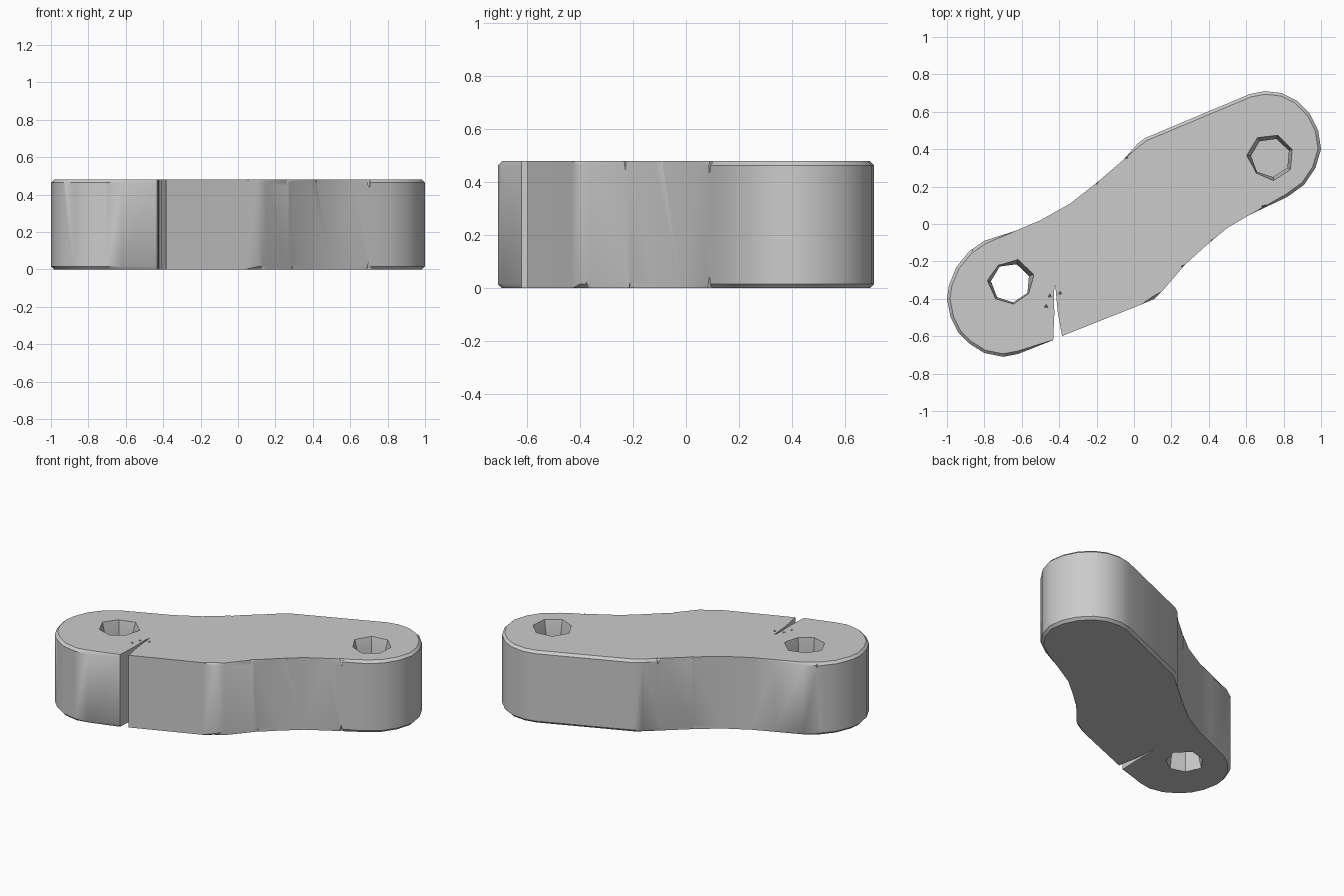
import bpy, bmesh, math, random
from mathutils import Matrix, Vector

random.seed(4)
HEIGHT = 0.48

if "Cube" in bpy.data.objects:
    bpy.data.objects.remove(bpy.data.objects["Cube"], do_unlink=True)

# Single stone grey colour
stone = bpy.data.materials.new("stone grey")
stone.use_nodes = True
grey = (0.6, 0.6, 0.6, 1)
stone.diffuse_color = grey
stone.node_tree.nodes["Principled BSDF"].inputs["Base Color"].default_value = grey


def finish(bm, name):
    """Turn a bmesh into a named object in the scene."""
    bmesh.ops.recalc_face_normals(bm, faces=bm.faces)
    mesh = bpy.data.meshes.new(name)
    bm.to_mesh(mesh)
    bm.free()
    mesh.materials.append(stone)
    obj = bpy.data.objects.new(name, mesh)
    bpy.context.collection.objects.link(obj)
    return obj


def loft(rings, bm=None):
    """Closed solid through a stack of (points, z) rings of equal count."""
    bm = bm or bmesh.new()
    loops = [[bm.verts.new((x, y, z)) for x, y in pts] for pts, z in rings]
    for low, high in zip(loops, loops[1:]):
        for i in range(len(low)):
            j = (i + 1) % len(low)
            bm.faces.new((low[i], low[j], high[j], high[i]))
    bm.faces.new(loops[0][::-1])
    bm.faces.new(loops[-1])
    return bm


def rough_ring(centre, radius, sides=7, jitter=0.0):
    """Slightly irregular polygon around a hole centre."""
    pts = []
    for i in range(sides):
        angle = math.tau * (i + 0.4) / sides
        r = radius + random.uniform(-jitter, jitter)
        pts.append((centre[0] + r * math.cos(angle), centre[1] + r * math.sin(angle)))
    return pts


def carve(body, bm, name):
    """Subtract a cutter from the body and discard the cutter."""
    cutter = finish(bm, name)
    cutter.hide_render = True
    mod = body.modifiers.new(name, "BOOLEAN")
    mod.operation = "DIFFERENCE"
    mod.solver = "EXACT"
    mod.object = cutter
    bpy.context.view_layer.objects.active = body
    bpy.ops.object.modifier_apply(modifier=mod.name)
    bpy.data.objects.remove(cutter, do_unlink=True)


# Waisted link body with rounded ends
outline = [
    (-.38, -.597), (.04, -.43), (.11, -.4), (.15, -.36), (.27, -.22), (.38, -.12),
    (.5, -.02), (.62, .05), (.82, .145), (.91, .21), (.97, .3), (1, .4),
    (.985, .5), (.94, .59), (.87, .66), (.79, .7), (.7, .71), (.62, .695),
    (.06, .46), (.02, .43), (-.06, .34), (-.2, .22), (-.34, .11), (-.5, .02),
    (-.63, -.035), (-.8, -.09), (-.88, -.145), (-.95, -.23), (-.99, -.33), (-1, -.4),
    (-.98, -.5), (-.94, -.58), (-.88, -.64), (-.8, -.69), (-.7, -.71), (-.62, -.695),
    (-.43, -.62)]
bm = loft([(outline, 0), (outline, HEIGHT)])
rims = [e for e in bm.edges if abs(e.verts[0].co.z - e.verts[1].co.z) < 0.01]
bmesh.ops.bevel(bm, geom=rims, offset=0.016, segments=1, affect="EDGES")
body = finish(bm, "link_body")

# Through hole with flared, broken mouths
left_hole = (-0.66, -0.315)
bore = rough_ring(left_hole, 0.105)
flare = rough_ring(left_hole, 0.128, jitter=0.018)
carve(body, loft([(flare, -0.02), (bore, 0.08), (bore, 0.4), (flare, HEIGHT + 0.02)]),
      "through_hole")

# Blind hole at the other end
right_hole = (0.73, 0.355)
floor = rough_ring(right_hole, 0.105)
mouth = rough_ring(right_hole, 0.125, jitter=0.012)
carve(body, loft([(floor, 0.15), (floor, 0.4), (mouth, HEIGHT + 0.02)]), "blind_hole")

# Narrow split running in from the front edge
split = [(-.432, -.75), (-.37, -.75), (-.385, -.597), (-.408, -.47), (-.418, -.36),
         (-.422, -.32), (-.428, -.36), (-.426, -.48), (-.432, -.62)]
carve(body, loft([(split, -0.1), (split, HEIGHT + 0.1)]), "split")

# Chipped nicks along the upper and lower rims
chips = bmesh.new()
top_nicks = [(-.93, -.6), (-.7, -.72), (.27, -.23), (.42, -.1), (.7, .09),
             (-.05, .36), (-.2, .23), (-.87, -.13)]
low_nicks = [(-.69, -.72), (.14, -.38), (.29, -.21), (.7, .09), (-.2, .23), (-.87, -.13)]
for nicks, z in ((top_nicks, HEIGHT), (low_nicks, 0)):
    for x, y in nicks:
        turn = Matrix.Rotation(random.uniform(0, math.pi), 4, "Z")
        size = Matrix.Diagonal((0.035, 0.025, random.uniform(0.04, 0.065), 1))
        bmesh.ops.create_cone(
            chips, cap_ends=True, segments=4, radius1=1, radius2=0.1, depth=1.6,
            matrix=Matrix.Translation(Vector((x, y, z))) @ turn @ size
            @ Matrix.Rotation(math.pi if z else 0, 4, "X"))
carve(body, chips, "rim_chips")

# Shallow crumbled pits around the end of the split
pits = bmesh.new()
for x, y in ((-.47, -.44), (-.45, -.385), (-.395, -.37)):
    bmesh.ops.create_cone(
        pits, cap_ends=True, segments=3, radius1=0.004, radius2=0.018, depth=0.03,
        matrix=Matrix.Translation((x, y, HEIGHT)))
carve(body, pits, "split_pits")

# Smooth walls with crisp rims
bpy.ops.object.select_all(action="DESELECT")
body.select_set(True)
bpy.context.view_layer.objects.active = body
bpy.ops.object.shade_smooth_by_angle(angle=math.radians(32))
